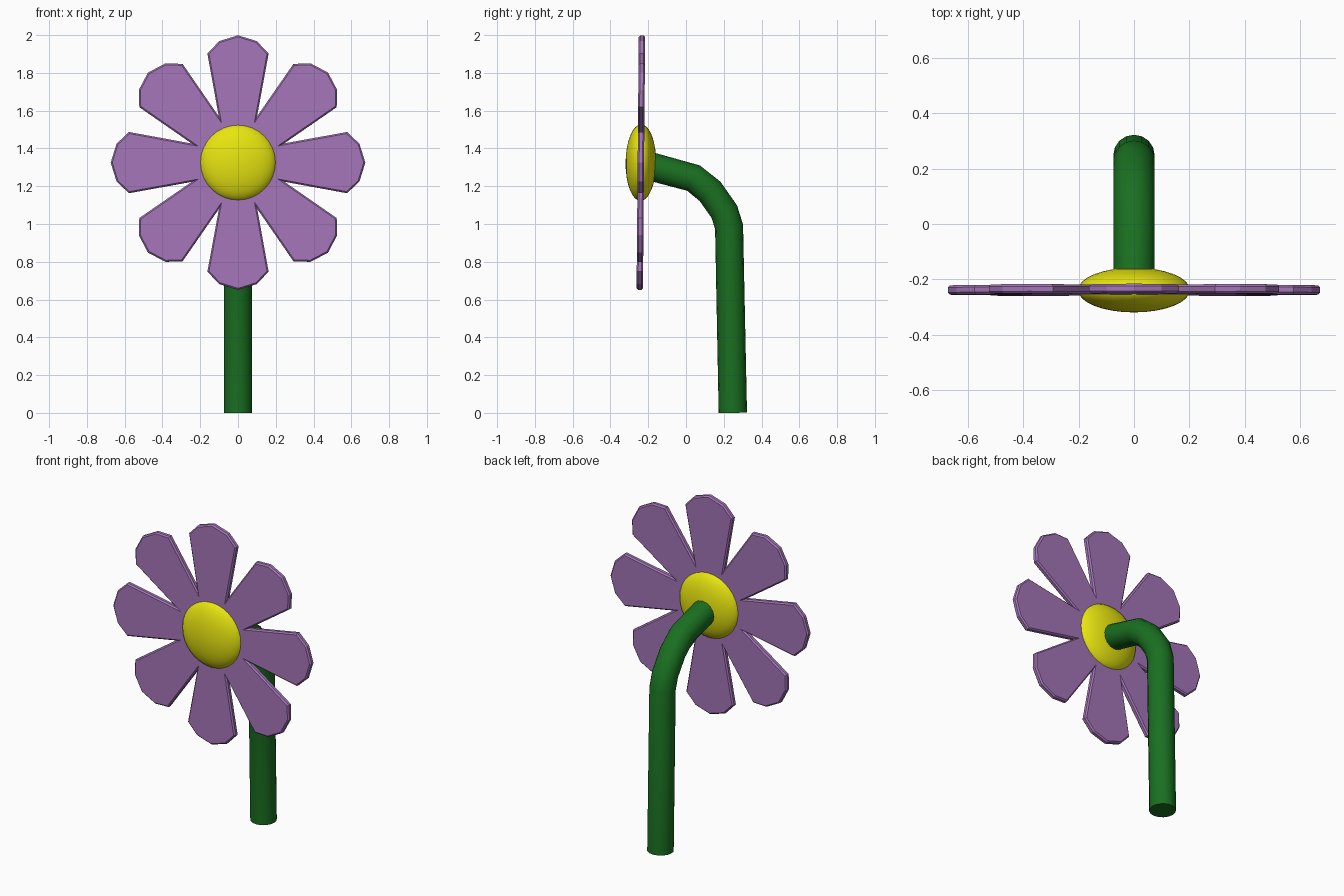
import bpy, bmesh, math
from mathutils import Vector

if "Cube" in bpy.data.objects:
    bpy.data.objects.remove(bpy.data.objects["Cube"])

HEAD = Vector((0, -0.239, 1.325))   # centre of the flower head
TILT = math.radians(-0.5)           # the head leans back very slightly


def paint(obj, name, rgb):
    mat = bpy.data.materials.new(name)
    mat.diffuse_color = (*rgb, 1)
    mat.use_nodes = True
    mat.node_tree.nodes["Principled BSDF"].inputs["Base Color"].default_value = mat.diffuse_color
    obj.data.materials.append(mat)


# Petals: one flat plate, an eighth of the outline repeated around the centre
half_thick = 0.017
profile = [(0.245, -0.101), (0.577, -0.162), (0.643, -0.1),
           (0.674, 0), (0.643, 0.1), (0.577, 0.162)]
bm = bmesh.new()
rim = []
for k in range(8):
    a = k * math.pi / 4
    for u, v in profile:
        x = u * math.cos(a) - v * math.sin(a)
        z = u * math.sin(a) + v * math.cos(a)
        rim.append(bm.verts.new((x, -half_thick, z)))
face = bm.faces.new(rim)
ext = bmesh.ops.extrude_face_region(bm, geom=[face], use_keep_orig=True)
top = [g for g in ext["geom"] if isinstance(g, bmesh.types.BMVert)]
bmesh.ops.translate(bm, verts=top, vec=(0, 2 * half_thick, 0))
bmesh.ops.recalc_face_normals(bm, faces=bm.faces)
# small chamfer along the front and back outlines
edges = [e for e in bm.edges if abs(e.verts[0].co.y - e.verts[1].co.y) < 1e-5]
bmesh.ops.bevel(bm, geom=edges, offset=0.008, segments=1, affect='EDGES')
mesh = bpy.data.meshes.new("petals")
bm.to_mesh(mesh)
bm.free()
petals = bpy.data.objects.new("petals", mesh)
bpy.context.collection.objects.link(petals)
petals.location = HEAD
petals.rotation_euler.x = TILT
paint(petals, "petal_purple", (0.37, 0.18, 0.48))

# Flower centre: flattened sphere facing forward
bpy.ops.mesh.primitive_uv_sphere_add(segments=32, ring_count=16, location=HEAD,
                                     rotation=(math.pi / 2 + TILT, 0, 0))
disc = bpy.context.object
disc.name = "flower_centre"
disc.scale = (0.203, 0.203, 0.081)
bpy.ops.object.shade_smooth()
paint(disc, "centre_yellow", (0.8, 0.78, 0.005))

# Stem: round tube along a bent path (y, z)
path = [(0.248, 0), (0.228, 0.985), (0.203, 1.065), (0.128, 1.172),
        (0.04, 1.243), (-0.17, 1.3), (-0.21, 1.31)]
curve = bpy.data.curves.new("stem", 'CURVE')
curve.dimensions = '3D'
curve.bevel_depth = 0.075
curve.bevel_resolution = 6
curve.use_fill_caps = True
spline = curve.splines.new('POLY')
spline.points.add(len(path) - 1)
for p, (y, z) in zip(spline.points, path):
    p.co = (0, y, z, 1)
stem = bpy.data.objects.new("stem", curve)
bpy.context.collection.objects.link(stem)
paint(stem, "stem_green", (0.01, 0.16, 0.015))
